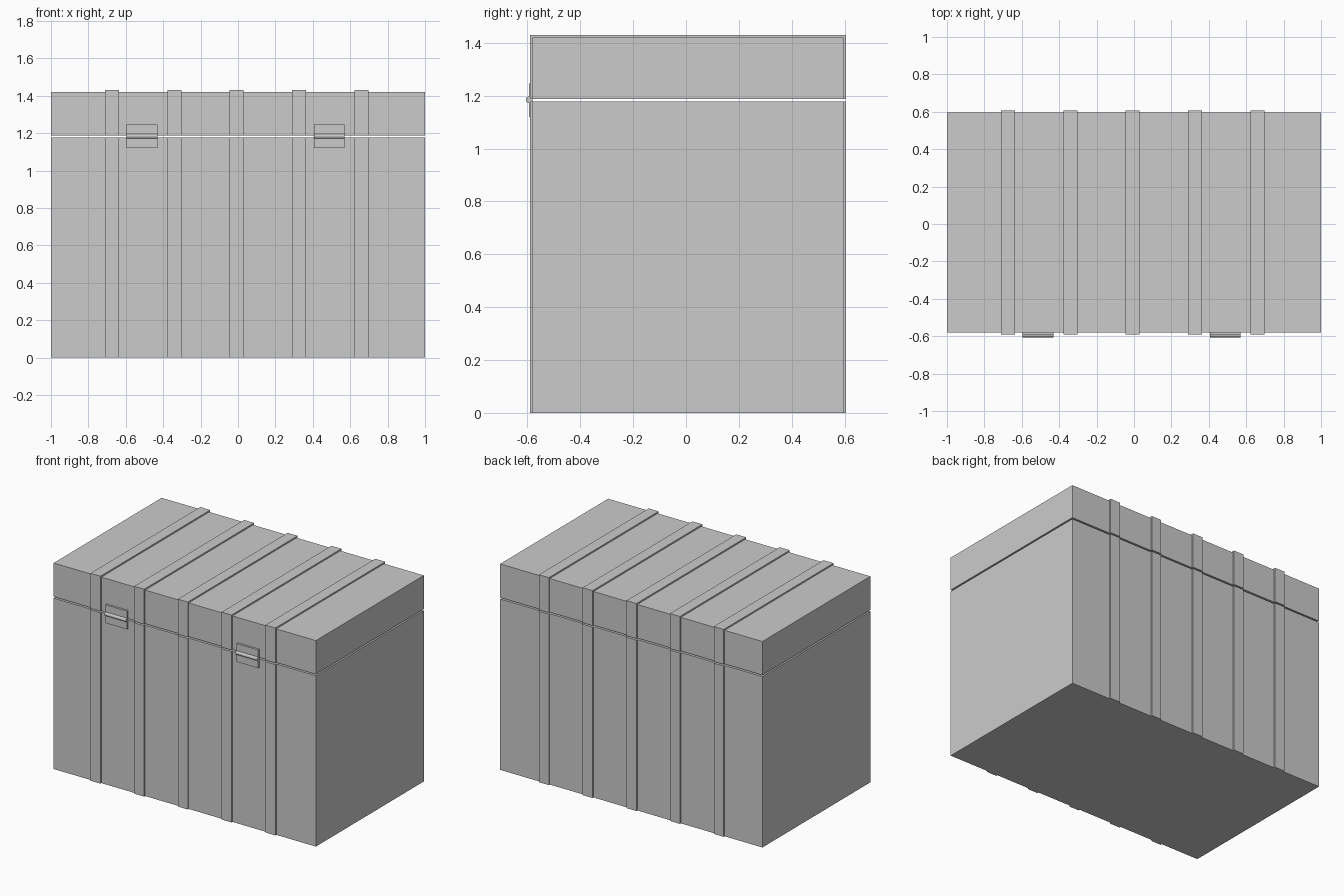
import bpy, bmesh, math

if "Cube" in bpy.data.objects:
    bpy.data.objects.remove(bpy.data.objects["Cube"])

FRONT, BACK = -0.58, 0.596      # main wall faces
T = 0.01                        # strap thickness
SEAM_LO, SEAM_HI = 1.178, 1.188  # gap between base and lid
TOP = 1.42
STRAP_X = [-0.674, -0.34, -0.008, 0.326, 0.66]
STRAP_W = 0.076


def prism(name, profile, x0, x1, parent=None):
    """Extrude a closed (y, z) profile along x."""
    bm = bmesh.new()
    face = bm.faces.new([bm.verts.new((x0, y, z)) for y, z in profile])
    ext = bmesh.ops.extrude_face_region(bm, geom=[face])
    moved = [v for v in ext["geom"] if isinstance(v, bmesh.types.BMVert)]
    bmesh.ops.translate(bm, verts=moved, vec=(x1 - x0, 0, 0))
    bmesh.ops.recalc_face_normals(bm, faces=bm.faces)
    mesh = bpy.data.meshes.new(name)
    bm.to_mesh(mesh)
    bm.free()
    ob = bpy.data.objects.new(name, mesh)
    bpy.context.collection.objects.link(ob)
    return ob


def rect(y0, y1, z0, z1):
    return [(y0, z0), (y1, z0), (y1, z1), (y0, z1)]


# Chest base and lid
prism("chest_base", rect(FRONT, BACK, 0, SEAM_LO), -1, 1)
prism("chest_lid", rect(FRONT, BACK, SEAM_HI, TOP), -1, 1)

# Straps: front and back bands on the base, one wrapped band over the lid
lid_band = [(FRONT - T, SEAM_HI), (FRONT - T, TOP + T), (BACK + T, TOP + T),
            (BACK + T, SEAM_HI), (BACK, SEAM_HI), (BACK, TOP),
            (FRONT, TOP), (FRONT, SEAM_HI)]
for i, x in enumerate(STRAP_X, 1):
    a, b = x - STRAP_W / 2, x + STRAP_W / 2
    prism(f"base_strap_front_{i}", rect(FRONT - T, FRONT, 0, SEAM_LO), a, b)
    prism(f"base_strap_back_{i}", rect(BACK, BACK + T, 0, SEAM_LO), a, b)
    prism(f"lid_strap_{i}", lid_band, a, b)

# Hinges: two leaves and a round pin each
PIN_R, PIN_Y, PIN_Z = 0.013, -0.593, 1.184
pin = [(PIN_Y + PIN_R * math.cos(math.tau * k / 12),
        PIN_Z + PIN_R * math.sin(math.tau * k / 12)) for k in range(12)]
for side, x in (("left", -0.513), ("right", 0.488)):
    a, b = x - 0.082, x + 0.082
    prism(f"hinge_lower_leaf_{side}", rect(FRONT - 0.014, FRONT, 1.12, SEAM_LO), a, b)
    prism(f"hinge_upper_leaf_{side}", rect(FRONT - 0.014, FRONT, SEAM_HI, 1.246), a, b)
    prism(f"hinge_pin_{side}", pin, a, b)
